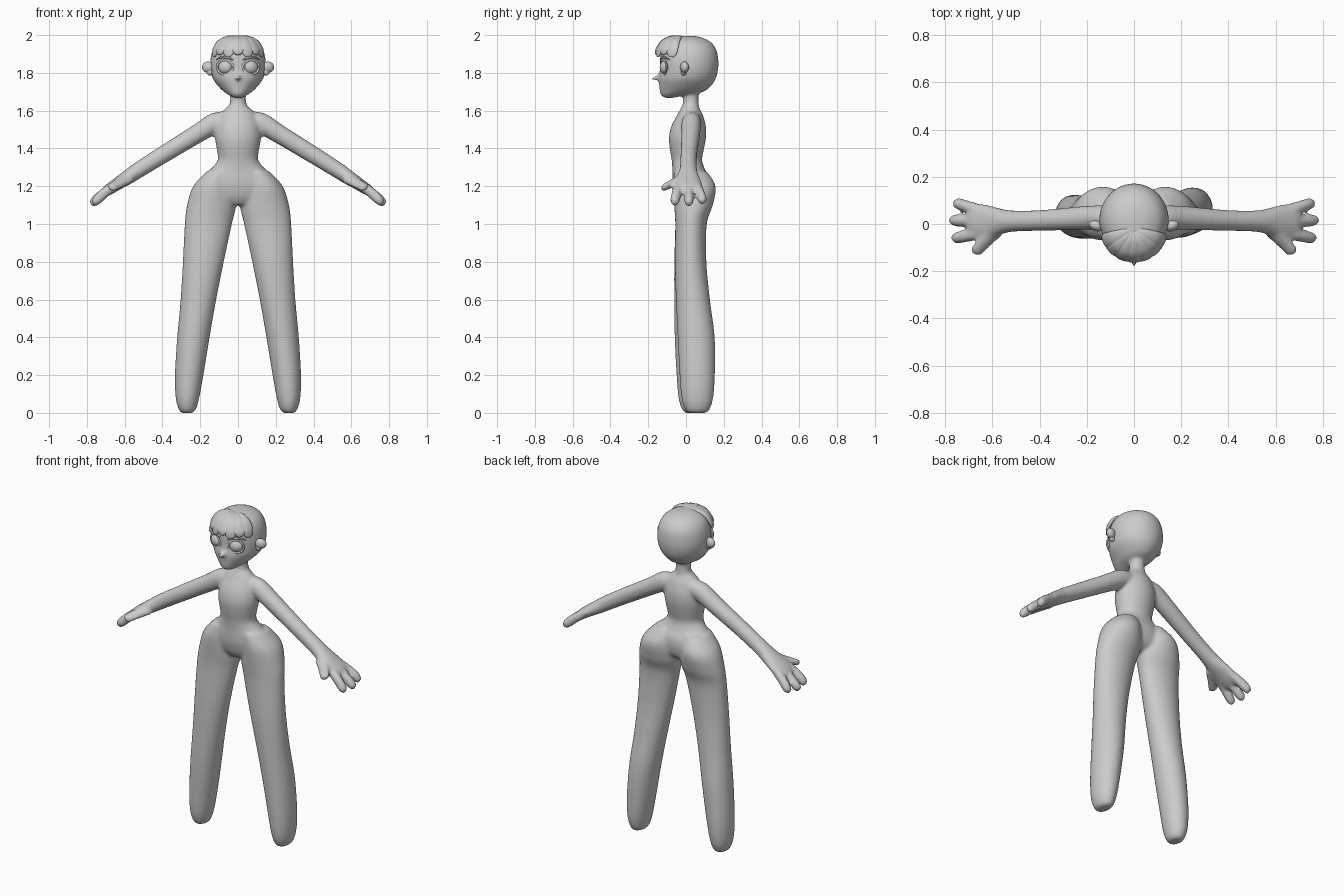
import bpy, bmesh, math
from mathutils import Vector

old = bpy.data.objects.get("Cube")
if old:
    bpy.data.objects.remove(old)

grey = bpy.data.materials.new("plain grey")
grey.use_nodes = True
grey.diffuse_color = (0.6, 0.6, 0.6, 1)
grey.node_tree.nodes["Principled BSDF"].inputs["Base Color"].default_value = (0.6, 0.6, 0.6, 1)
X, Y, Z = Vector((1, 0, 0)), Vector((0, 1, 0)), Vector((0, 0, 1))


def spline(points, steps=6):
    """Smooth interpolation through tuples of any length."""
    pts = [points[0]] + list(points) + [points[-1]]
    out = []
    for p0, p1, p2, p3 in zip(pts, pts[1:], pts[2:], pts[3:]):
        for k in range(steps):
            t = k / steps
            out.append([b + t * ((c - a) / 2 + t * (a - 2.5 * b + 2 * c - d / 2
                        + t * (1.5 * (b - c) + (d - a) / 2)))
                        for a, b, c, d in zip(p0, p1, p2, p3)])
    return out + [list(points[-1])]


def limb(bm, points, side, up=None, sides=28):
    """Loft ellipses along points (x, y, z, radius along side, radius along up)."""
    path = spline(points)
    rings = []
    for i, (x, y, z, a, b) in enumerate(path):
        u = up
        if u is None:
            before, after = path[max(i - 1, 0)], path[min(i + 1, len(path) - 1)]
            u = (Vector(after[:3]) - Vector(before[:3])).cross(side).normalized()
        ring = []
        for k in range(sides):
            t = math.tau * k / sides
            ring.append(bm.verts.new(Vector((x, y, z)) + side * a * math.cos(t) + u * b * math.sin(t)))
        rings.append(ring)
    for r, q in zip(rings, rings[1:]):
        for k in range(sides):
            j = (k + 1) % sides
            bm.faces.new((r[k], r[j], q[j], q[k]))
    bm.faces.new(rings[0])
    bm.faces.new(rings[-1])


def finish(bm, name):
    bmesh.ops.recalc_face_normals(bm, faces=bm.faces)
    me = bpy.data.meshes.new(name)
    bm.to_mesh(me)
    bm.free()
    me.materials.append(grey)
    me.shade_smooth()
    ob = bpy.data.objects.new(name, me)
    bpy.context.collection.objects.link(ob)
    return ob


def stack(bm, rows):
    """Upright form from rows of (z, inner x, outer x, front y, back y)."""
    limb(bm, [((i + o) / 2, (f + b) / 2, z, (o - i) / 2, (b - f) / 2)
              for z, i, o, f, b in rows], X, Y, 36)


# Body: head, torso, legs, arms and hands blended into one skin
body = bmesh.new()
head = [(1.667, .02, -.115, -.07), (1.683, .05, -.134, 0), (1.7, .075, -.139, .09),
        (1.73, .105, -.142, .132), (1.77, .134, -.145, .158), (1.82, .146, -.138, .17),
        (1.87, .146, -.137, .171), (1.92, .135, -.13, .162), (1.96, .11, -.11, .135),
        (1.985, .07, -.07, .09), (1.996, .03, -.03, .045)]
stack(body, [(z, -w, w, f, b) for z, w, f, b in head])
torso = [(1.74, .042, -.01, .065), (1.64, .044, -.017, .067), (1.61, .068, -.03, .073),
         (1.58, .095, -.045, .088), (1.52, .115, -.077, .105), (1.46, .122, -.09, .106),
         (1.4, .113, -.086, .096), (1.34, .107, -.076, .085), (1.29, .145, -.072, .1),
         (1.25, .19, -.072, .12), (1.2, .2, -.07, .125), (1.14, .17, -.055, .11),
         (1.1, .06, -.03, .06)]
stack(body, [(z, -w, w, f, b) for z, w, f, b in torso])
limb(body, [(0, -.125, 1.79, .012, .012), (0, -.15, 1.776, .014, .014),
            (0, -.182, 1.769, .006, .006)], X)

leg = [(1.28, .03, .165, -.06, .11), (1.2, .02, .237, -.07, .157), (1.1, .01, .27, -.063, .142),
       (1, .032, .282, -.057, .11), (.8, .075, .292, -.059, .108), (.6, .115, .304, -.053, .127),
       (.4, .15, .322, -.044, .152), (.2, .183, .334, -.034, .153), (.08, .205, .33, -.024, .144),
       (.02, .222, .315, -.006, .126), (0, .24, .298, .012, .108)]
arm = [(.05, .03, 1.55, .045, .055), (.12, .028, 1.535, .052, .056), (.22, .025, 1.475, .05, .05),
       (.4, .015, 1.365, .044, .046), (.52, .012, 1.29, .046, .043), (.58, .01, 1.25, .06, .039),
       (.63, .006, 1.218, .077, .034), (.68, .01, 1.185, .075, .03), (.7, .01, 1.17, .06, .022)]
tips = [(.762, .085, 1.115), (.778, .015, 1.104), (.768, -.058, 1.108)]
for s in (1, -1):
    rows = []
    for z, i, o, f, b in leg:
        t = min(1, max(0, (.9 - z) / .5)) if s < 0 else 0
        rows.append((z, s * i, s * o, f - .016 * t, b - .03 * t))
    stack(body, rows)
    across = Vector((s * .54, 0, .84))
    limb(body, [(s * x, y, z, a, b) for x, y, z, a, b in arm], Y, across)
    for x, y, z in tips:
        limb(body, [(s * .64, y * .65, 1.21, .025, .025), (s * .7, y * .85, 1.17, .026, .028),
                    (s * (x - .02), y, z + .018, .025, .027), (s * x, y, z, .016, .016)], Y, across, 16)
    limb(body, [(s * .585, -.03, 1.24, .03, .03), (s * .635, -.08, 1.212, .027, .026),
                (s * .668, -.115, 1.194, .025, .023), (s * .675, -.128, 1.188, .014, .014)],
         Vector((s * .8, .6, 0)), across, 16)
skin = finish(body, "body")
remesh = skin.modifiers.new("blend", "REMESH")
remesh.mode = "VOXEL"
remesh.voxel_size = .009
remesh.use_smooth_shade = True
soft = skin.modifiers.new("soften", "SMOOTH")
soft.factor = .5
soft.iterations = 8


def ball(name, loc, size, turn=0):
    bm = bmesh.new()
    bmesh.ops.create_uvsphere(bm, u_segments=32, v_segments=20, radius=1)
    ob = finish(bm, name)
    ob.location, ob.scale, ob.rotation_euler.z = loc, size, turn


for s, word in ((1, "left"), (-1, "right")):
    # Eyes with a lid rim and a brow
    ball(word + "_eye", (s * .068, -.113, 1.83), (.038, .024, .034), s * .35)
    rim = bmesh.new()
    n = 24
    limb(rim, [(s * .068 + .043 * math.cos(math.tau * k / n),
                -.118 + s * .36 * .043 * math.cos(math.tau * k / n),
                1.83 + .038 * math.sin(math.tau * k / n), .005, .006)
               for k in range(n + 1)], Y, None, 8)
    finish(rim, word + "_eyelid")
    brow = bmesh.new()
    limb(brow, [(s * .025, -.134, 1.868, .004, .003), (s * .055, -.13, 1.881, .007, .006),
                (s * .09, -.112, 1.882, .006, .005), (s * .115, -.088, 1.87, .003, .002)], Y, None, 10)
    finish(brow, word + "_brow")
    # Ears: an outer shell and a lobe
    ball(word + "_ear", (s * .158, -.008, 1.83), (.034, .022, .03), s * .3)
    ball(word + "_earlobe", (s * .148, -.012, 1.808), (.02, .015, .022))

# Fringe of overlapping tufts fanning forward from the crown
for i in range(7):
    a = math.radians(22 * (i - 3))
    drop = .012 * (i % 2)
    tuft = bmesh.new()
    profile = [(0, 1.985, .01, .006), (.05, 1.987, .02, .011), (.1, 1.966, .03, .012),
               (.127, 1.93, .033, .011), (.136, 1.9 + drop, .027, .008), (.138, 1.884 + drop, .012, .004)]
    limb(tuft, [(r * math.sin(a), -.02 - r * math.cos(a), z, w, d) for r, z, w, d in profile],
         Vector((math.cos(a), math.sin(a), 0)), None, 16)
    finish(tuft, "hair_tuft_%d" % (i + 1))
